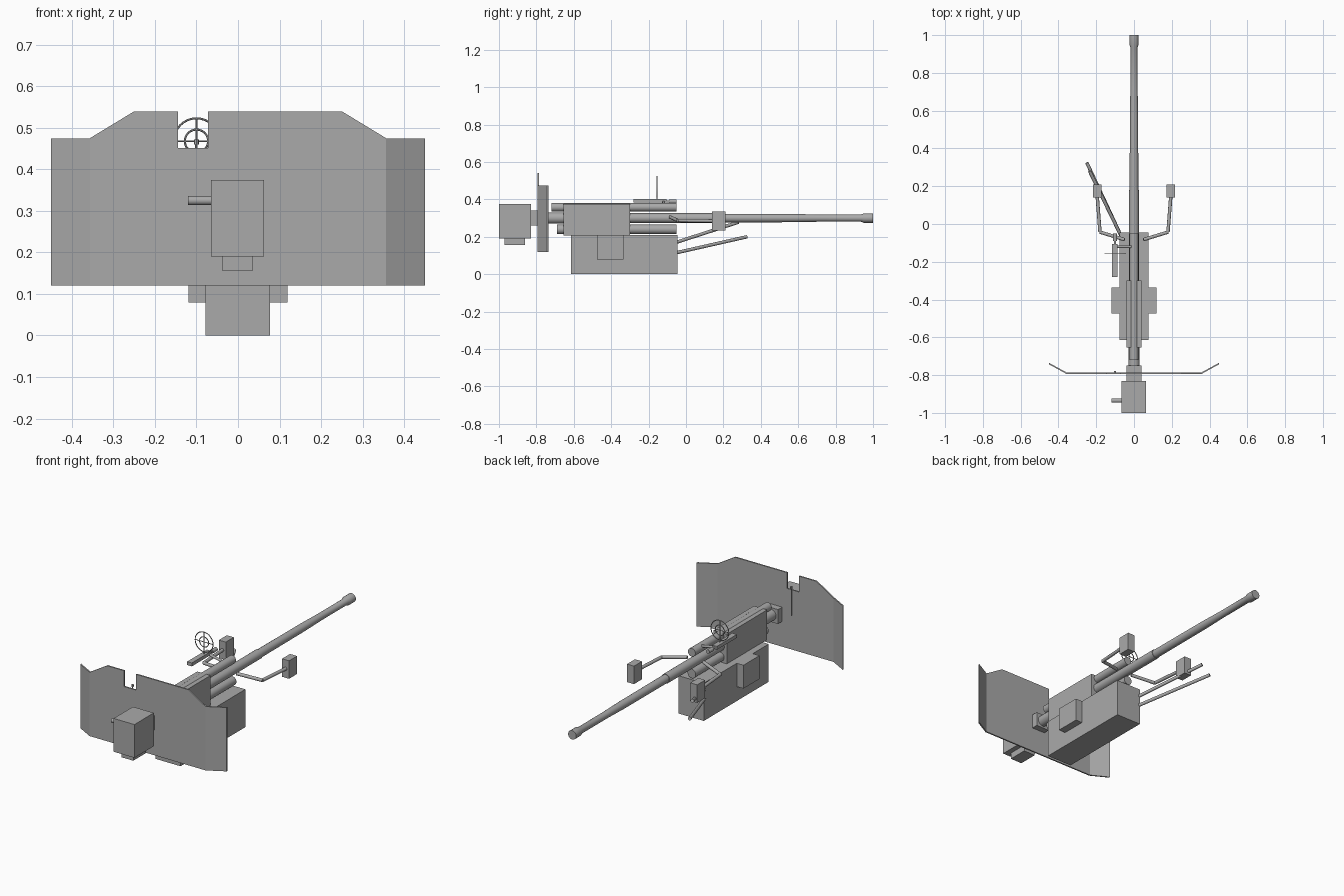
import bpy, bmesh, math
from mathutils import Vector

cube = bpy.data.objects.get("Cube")
if cube:
    bpy.data.objects.remove(cube, do_unlink=True)

grey = bpy.data.materials.new("gunmetal grey")
grey.use_nodes = True
colour = (0.4, 0.4, 0.4, 1)
grey.diffuse_color = colour
grey.node_tree.nodes["Principled BSDF"].inputs["Base Color"].default_value = colour


def finish(name, bm, smooth=False):
    bmesh.ops.recalc_face_normals(bm, faces=bm.faces)
    mesh = bpy.data.meshes.new(name)
    bm.to_mesh(mesh)
    bm.free()
    mesh.materials.append(grey)
    ob = bpy.data.objects.new(name, mesh)
    bpy.context.collection.objects.link(ob)
    if smooth:
        bpy.ops.object.select_all(action='DESELECT')
        bpy.context.view_layer.objects.active = ob
        ob.select_set(True)
        bpy.ops.object.shade_smooth_by_angle(angle=math.radians(35))
    return ob


def box(name, x, y, z):
    """Box from (min, max) ranges on each axis."""
    bm = bmesh.new()
    bmesh.ops.create_cube(bm, size=1)
    for v in bm.verts:
        v.co = [(a + b) / 2 + c * (b - a) for (a, b), c in zip((x, y, z), v.co)]
    return finish(name, bm)


def add_rod(bm, start, end, r, sides=16):
    a, b = Vector(start), Vector(end)
    made = bmesh.ops.create_cone(bm, cap_ends=True, segments=sides,
                                 radius1=r, radius2=r, depth=(b - a).length)
    turn = (b - a).to_track_quat('Z', 'Y')
    for v in made["verts"]:
        v.co = turn @ v.co + (a + b) / 2


def rods(name, parts, sides=16):
    bm = bmesh.new()
    for start, end, r in parts:
        add_rod(bm, start, end, r, sides)
    return finish(name, bm, True)


def lathe_y(name, profile, z, sides=24):
    """Turn (y, radius) points around an axis along y."""
    bm = bmesh.new()
    rings = []
    for y, r in profile:
        rings.append([bm.verts.new((r * math.cos(t * math.tau / sides), y,
                                    z + r * math.sin(t * math.tau / sides)))
                      for t in range(sides)])
    for p, q in zip(rings, rings[1:]):
        for i in range(sides):
            j = (i + 1) % sides
            bm.faces.new((p[i], p[j], q[j], q[i]))
    bm.faces.new(rings[0])
    bm.faces.new(rings[-1])
    return finish(name, bm, True)


# Breech with its lower block and crank handle
box("breech_block", (-.065, .063), (-1, -.83), (.19, .375))
box("breech_lower_block", (-.037, .035), (-.97, -.86), (.155, .192))
rods("breech_handle", [((-.12, -.935, .325), (-.06, -.935, .325), .011)])

# Barrel, collar and recoil cylinders
lathe_y("barrel", [(-.84, .03), (-.65, .03), (-.65, .026), (.18, .026),
                   (.18, .023), (.57, .022), (.72, .019), (.935, .019),
                   (.95, .025), (1, .025)], .3)
box("barrel_collar", (-.041, .041), (-.83, -.75), (.26, .34))
lathe_y("upper_recoil_cylinder", [(-.72, .023), (-.05, .023)], .358)
lathe_y("lower_recoil_cylinder", [(-.69, .025), (-.05, .025)], .24)

# Cradle and mount
box("cradle", (-.041, .041), (-.655, -.3), (.208, .375))
box("mount_base", (-.078, .077), (-.615, -.045), (0, .21))
for side, name in ((-1, "right"), (1, "left")):
    box(name + "_side_box", sorted((side * .07, side * .119)), (-.475, -.335), (.08, .21))

# Shield: notched plate with swept wings
t = .004
outline = [(-.357, .12), (.357, .12), (.357, .475), (.25, .54), (-.072, .54),
           (-.072, .452), (-.145, .452), (-.145, .54), (-.25, .54), (-.357, .475)]
bm = bmesh.new()
face = bm.faces.new([bm.verts.new((x, -.79 - t, z)) for x, z in outline])
new = bmesh.ops.extrude_face_region(bm, geom=[face])["geom"]
bmesh.ops.translate(bm, vec=(0, 2 * t, 0),
                    verts=[g for g in new if isinstance(g, bmesh.types.BMVert)])
finish("shield_plate", bm)

for side, name in ((-1, "right"), (1, "left")):
    bm = bmesh.new()
    bmesh.ops.create_cube(bm, size=1)
    for v in bm.verts:
        outer, back, top = (c > 0 for c in v.co)
        v.co = (side * (.45 if outer else .357),
                (-.739 if outer else -.79) + (t if back else -t),
                .475 if top else .12)
    finish(name + "_shield_wing", bm)

# Aiming post behind the notch
rods("aiming_post", [((-.1, -.783, .31), (-.1, -.783, .465), .003),
                     ((-.1, -.783, .46), (-.1, -.783, .472), .006)], 8)

# Ring sight on its rail
box("sight_rail", (-.117, -.088), (-.28, -.105), (.383, .402))
rods("sight_pivot", [((-.1, -.09, .389), (-.1, -.05, .389), .011),
                     ((-.1, -.11, .389), (-.1, -.085, .389), .006),
                     ((-.1, -.12, .388), (-.01, -.12, .37), .007)])
sx, sy, sz = -.1, -.155, .468
for name, radius in (("outer_sight_ring", .055), ("inner_sight_ring", .028)):
    bm = bmesh.new()
    n, m, r = 32, 6, .0025
    grid = []
    for i in range(n):
        a = i * math.tau / n
        ring = []
        for j in range(m):
            b = j * math.tau / m
            d = radius + r * math.cos(b)
            ring.append(bm.verts.new((sx + d * math.cos(a), sy + r * math.sin(b),
                                      sz + d * math.sin(a))))
        grid.append(ring)
    for i in range(n):
        p, q = grid[i], grid[(i + 1) % n]
        for j in range(m):
            k = (j + 1) % m
            bm.faces.new((p[j], p[k], q[k], q[j]))
    finish(name, bm, True)
rods("sight_crosshair", [((sx - .055, sy, sz), (sx + .055, sy, sz), .002),
                         ((sx, sy, .395), (sx, sy, sz + .055), .002)], 8)

# Mirrored bent arms with end boxes
for side, name in ((-1, "right"), (1, "left")):
    path = [(side * .05, -.083, .305), (side * .18, -.043, .287), (side * .195, .15, .285)]
    rods(name + "_arm", [(p, q, .009) for p, q in zip(path, path[1:])])
    box(name + "_arm_box", sorted((side * .173, side * .216)), (.14, .21), (.235, .335))

# Two slanted levers from the front of the mount
rods("upper_lever", [((-.07, -.06, .168), (-.235, .28, .278), .009)])
rods("lower_lever", [((-.07, -.06, .113), (-.25, .325, .2), .009)])
